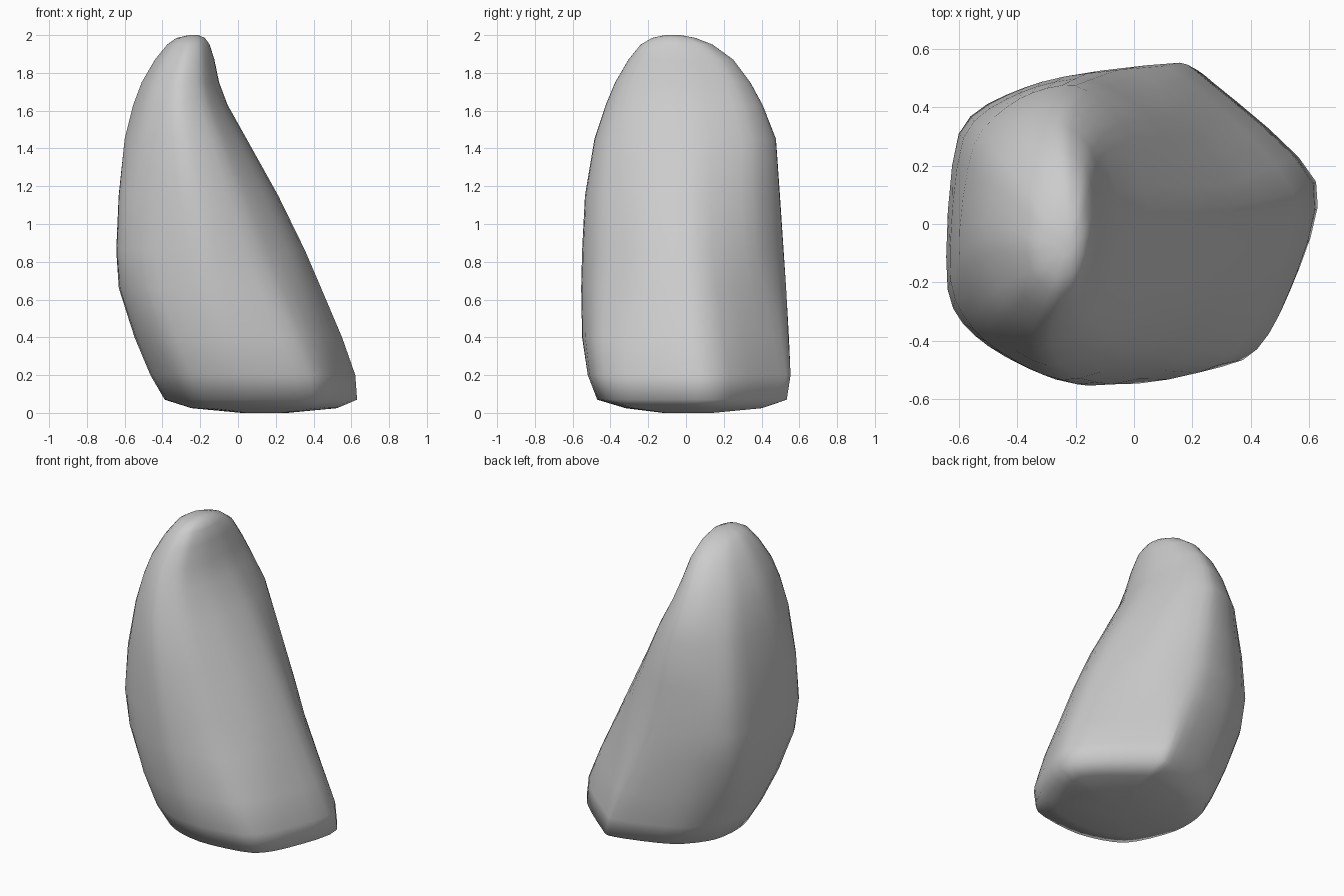
import bpy, bmesh
from mathutils import Vector

if "Cube" in bpy.data.objects:
    bpy.data.objects.remove(bpy.data.objects["Cube"])

# Silhouette per level: z, left x, right x, front y, back y
LEVELS = [
    (0.00, 0.02, 0.26, -0.12, 0.14),
    (0.025, -0.24, 0.52, -0.32, 0.40),
    (0.07, -0.38, 0.625, -0.47, 0.53),
    (0.20, -0.455, 0.615, -0.52, 0.55),
    (0.40, -0.54, 0.545, -0.55, 0.545),
    (0.66, -0.625, 0.435, -0.555, 0.53),
    (0.86, -0.64, 0.35, -0.55, 0.515),
    (1.15, -0.63, 0.21, -0.535, 0.495),
    (1.45, -0.60, 0.045, -0.485, 0.475),
    (1.63, -0.555, -0.055, -0.425, 0.405),
    (1.75, -0.51, -0.10, -0.375, 0.34),
    (1.87, -0.44, -0.125, -0.305, 0.25),
    (1.95, -0.375, -0.15, -0.24, 0.14),
    (1.985, -0.325, -0.175, -0.18, 0.05),
    (2.00, -0.26, -0.21, -0.11, -0.03),
]

# Normalised outlines (-1..1), counter-clockwise from the right corner
BASE = [(1, .23), (.31, .90), (.07, 1), (-.63, .76), (-.97, .35),
        (-1, -.2), (-.72, -.8), (-.15, -1), (.55, -.9), (.83, -.5)]
MIDDLE = [(1, .15), (.62, .72), (.1, 1), (-.46, .92), (-.92, .63),
          (-1, -.4), (-.72, -.75), (-.1, -1), (.5, -.82), (.9, -.37)]
TOP = [(1, .15), (.78, .75), (.3, 1), (-.3, .9), (-.8, .55),
       (-1, -.1), (-.7, -.7), (-.05, -1), (.55, -.85), (.9, -.4)]


def mix(a, b, t):
    t = max(0.0, min(1.0, t))
    return [Vector(p).lerp(Vector(q), t) for p, q in zip(a, b)]


def outline(z):
    return mix(BASE, MIDDLE, (z - 0.2) / 0.7) if z < 1.0 else mix(MIDDLE, TOP, (z - 1.0) / 0.7)


def rounded(pts, steps=4):
    # closed spline through the outline points
    out, n = [], len(pts)
    for i in range(n):
        a, b, c, d = (pts[(i + k) % n] for k in (-1, 0, 1, 2))
        for s in range(steps):
            t = s / steps
            p = b + 0.4 * t * (1 - t) ** 2 * (c - a) - 0.4 * t * t * (1 - t) * (d - b)
            out.append(p + (c - b) * (3 * t * t - 2 * t ** 3))
    return out


# Leaning boulder: lofted rings closed at both ends
bm = bmesh.new()
rings = []
for z, x0, x1, y0, y1 in LEVELS:
    rings.append([bm.verts.new(((x0 + x1) / 2 + (x1 - x0) / 2 * p.x,
                                (y0 + y1) / 2 + (y1 - y0) / 2 * p.y, z))
                  for p in rounded(outline(z))])
for low, high in zip(rings, rings[1:]):
    for i in range(len(low)):
        j = (i + 1) % len(low)
        bm.faces.new((low[i], low[j], high[j], high[i]))
bm.faces.new(rings[0][::-1])
bm.faces.new(rings[-1])
bmesh.ops.recalc_face_normals(bm, faces=bm.faces[:])
for f in bm.faces:
    f.smooth = True

mesh = bpy.data.meshes.new("standing_rock")
bm.to_mesh(mesh)
bm.free()
rock = bpy.data.objects.new("standing_rock", mesh)
bpy.context.collection.objects.link(rock)
